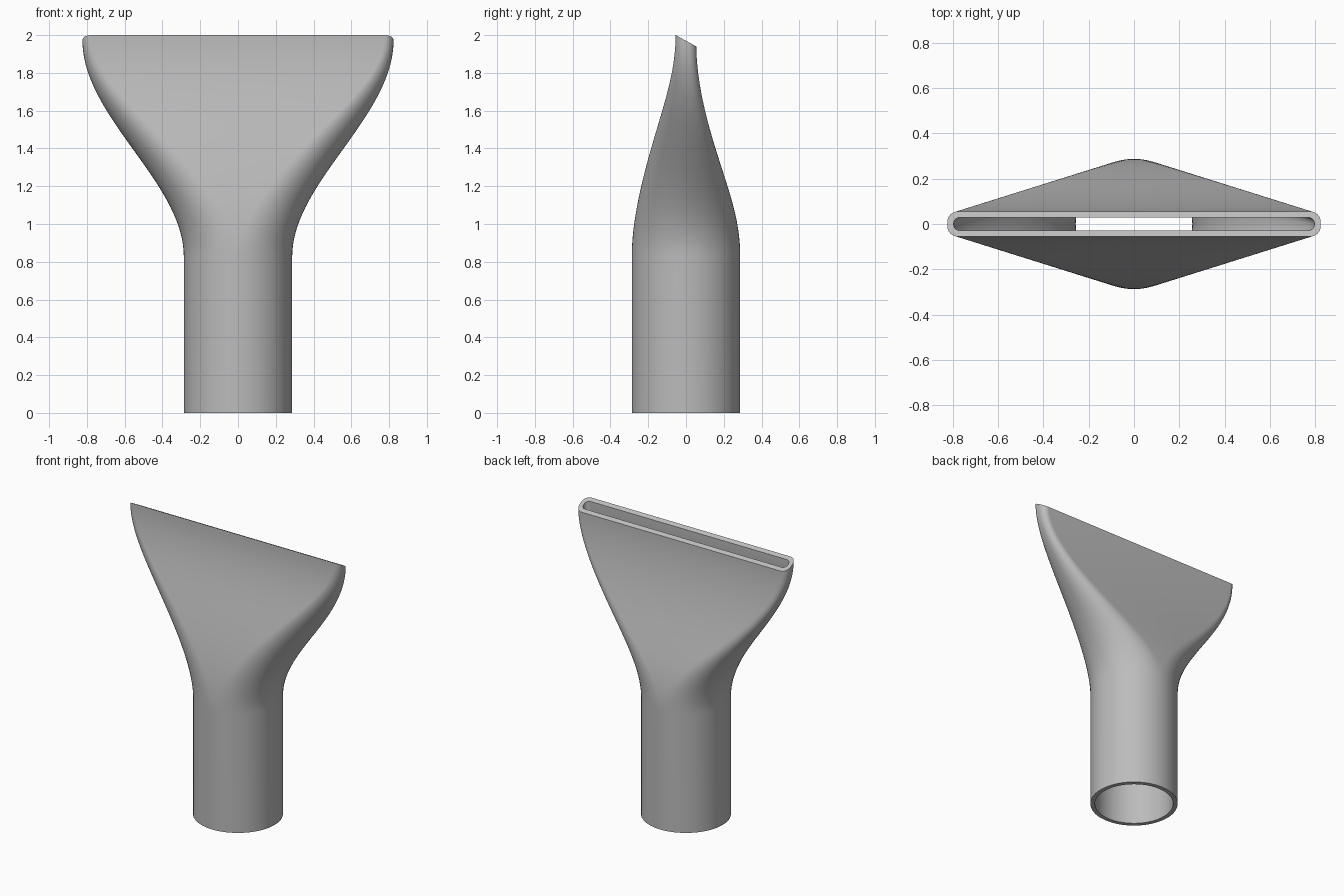
import bpy, bmesh, math

cube = bpy.data.objects.get("Cube")
if cube:
    bpy.data.objects.remove(cube, do_unlink=True)

TUBE_TOP, MOUTH_Z, TILT = 0.83, 1.97, 0.55
STEPS, CORNER = 40, 16


def material(name, value):
    mat = bpy.data.materials.new(name)
    mat.use_nodes = True
    color = (value, value, value, 1)
    mat.diffuse_color = color
    mat.node_tree.nodes["Principled BSDF"].inputs["Base Color"].default_value = color
    return mat


def section(bm, half_x, half_y, radius, z, tilt):
    """Rounded rectangle ring; a circle when the radius equals both halves."""
    ring = []
    for k, (sx, sy) in enumerate([(1, 1), (-1, 1), (-1, -1), (1, -1)]):
        for i in range(CORNER + 1):
            a = math.pi / 2 * (k + i / CORNER)
            x = sx * (half_x - radius) + radius * math.cos(a)
            y = sy * (half_y - radius) + radius * math.sin(a)
            ring.append(bm.verts.new((x, y, z - tilt * y)))
    return ring


def bridge(bm, low, high):
    n = len(low)
    for i in range(n):
        j = (i + 1) % n
        bm.faces.new((low[i], low[j], high[j], high[i]))


def shell(bm, tube_radius, mouth):
    """Straight tube blending smoothly into the wide flat mouth."""
    rings = [section(bm, tube_radius, tube_radius, tube_radius, 0, 0)]
    for i in range(STEPS + 1):
        t = i / STEPS
        s = t * t * (3 - 2 * t)
        size = [tube_radius + (m - tube_radius) * s for m in mouth]
        z = TUBE_TOP + (MOUTH_Z - TUBE_TOP) * t
        rings.append(section(bm, *size, z, TILT * s))
    for low, high in zip(rings, rings[1:]):
        bridge(bm, low, high)
    return rings[0], rings[-1]


# Hollow nozzle: outer wall, inner wall, and the two rims that join them
bm = bmesh.new()
outer_base, outer_mouth = shell(bm, 0.287, (0.823, 0.055, 0.046))
inner_base, inner_mouth = shell(bm, 0.257, (0.795, 0.029, 0.028))
bridge(bm, outer_base, inner_base)
bridge(bm, outer_mouth, inner_mouth)
bmesh.ops.remove_doubles(bm, verts=bm.verts[:], dist=0.00001)
bmesh.ops.recalc_face_normals(bm, faces=bm.faces[:])

mesh = bpy.data.meshes.new("flat_nozzle")
bm.to_mesh(mesh)
bm.free()
mesh.materials.append(material("plain grey", 0.5))
nozzle = bpy.data.objects.new("flat_nozzle", mesh)
bpy.context.collection.objects.link(nozzle)

bpy.ops.object.select_all(action="DESELECT")
nozzle.select_set(True)
bpy.context.view_layer.objects.active = nozzle
bpy.ops.object.shade_smooth_by_angle(angle=math.radians(30))
